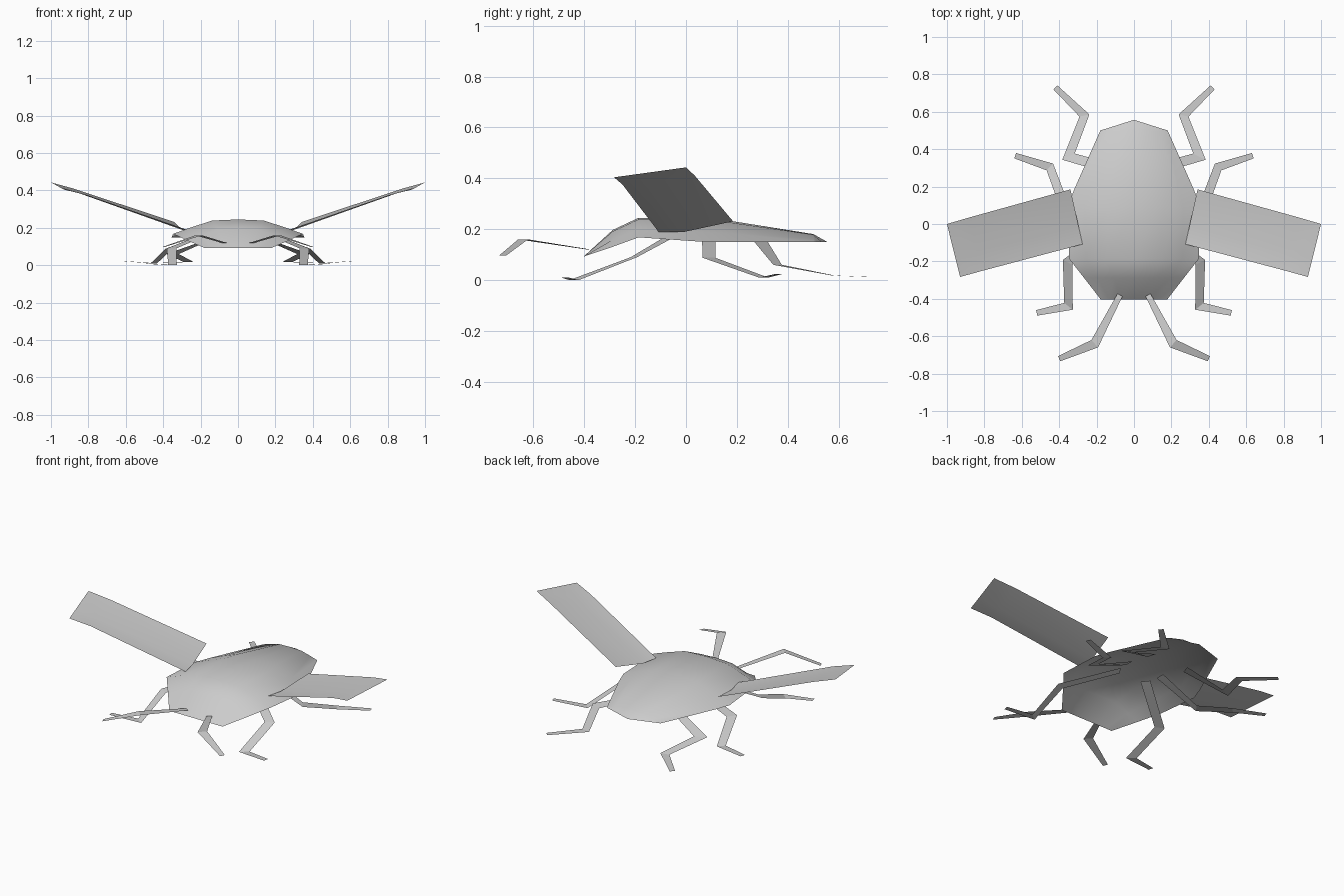
import bpy
import bmesh
from mathutils import Vector

cube = bpy.data.objects.get("Cube")
if cube:
    bpy.data.objects.remove(cube)

grey = bpy.data.materials.new("plain grey")
grey.use_nodes = True
grey.diffuse_color = (0.6, 0.6, 0.6, 1)
grey.node_tree.nodes["Principled BSDF"].inputs["Base Color"].default_value = (0.6, 0.6, 0.6, 1)


def sheet(name, rows, smooth=True):
    """Skin a grid of points, row by row, as a thin open surface."""
    bm = bmesh.new()
    grid = [[bm.verts.new(p) for p in row] for row in rows]
    for a, b in zip(grid, grid[1:]):
        for i in range(len(a) - 1):
            bm.faces.new((a[i], a[i + 1], b[i + 1], b[i]))
    bmesh.ops.remove_doubles(bm, verts=bm.verts, dist=0.002)
    bmesh.ops.recalc_face_normals(bm, faces=bm.faces)
    if sum(f.normal.z * f.calc_area() for f in bm.faces) < 0:
        bmesh.ops.reverse_faces(bm, faces=bm.faces)
    for f in bm.faces:
        f.smooth = smooth
    mesh = bpy.data.meshes.new(name)
    bm.to_mesh(mesh)
    bm.free()
    mesh.materials.append(grey)
    bpy.context.collection.objects.link(bpy.data.objects.new(name, mesh))


def ribbon(name, points, widths):
    """Flat tapered strip along a path, lying level across, mitred at joints."""
    pts = [Vector(p) for p in points]
    dirs = [(b - a).to_2d().normalized() for a, b in zip(pts, pts[1:])]
    rows = []
    for i, (p, w) in enumerate(zip(pts, widths)):
        before, after = dirs[max(i - 1, 0)], dirs[min(i, len(dirs) - 1)]
        along = (before + after).normalized()
        half = w / 2 / max(along.dot(after), 0.6)
        side = Vector((-along.y, along.x, 0)) * half
        rows.append([p - side, p + side])
    sheet(name, rows, smooth=False)


# Domed shell, open below: (y, half width, crown height, rim height)
sections = [(-0.403, 0.178, 0.092, 0.092), (-0.288, 0.267, 0.197, 0.131),
            (-0.186, 0.347, 0.245, 0.168), (0.09, 0.355, 0.24, 0.149),
            (0.18, 0.322, 0.232, 0.149), (0.5, 0.18, 0.181, 0.149)]
# (fraction of half width, fraction of dome height)
arch = [(0, 1), (0.4, 0.92), (0.74, 0.42), (1, 0)]
arch = [(-f, h) for f, h in arch[:0:-1]] + arch
rows = [[(f * w, y, rim + h * (top - rim)) for f, h in arch] for y, w, top, rim in sections]
rows.append([(f * 0.18, 0.557 - 0.057 * abs(f), 0.149) for f, h in arch])
sheet("body_shell", rows)

# Wings, legs and feelers, mirrored left and right
for s, side in ((1, "left"), (-1, "right")):
    # Wing sheet: leading edge, sagging middle line, trailing edge
    lead = [Vector(p) for p in ((0.275, -0.108, 0.19), (0.81, -0.25, 0.376), (0.93, -0.283, 0.404))]
    trail = [Vector(p) for p in ((0.34, 0.185, 0.231), (0.88, 0.035, 0.41), (1.0, 0.0, 0.443))]
    wing = []
    for a, b, sag in zip(lead, trail, (0.015, 0.008, 0)):
        middle = a.lerp(b, 0.33) - Vector((0, 0, sag))
        wing.append([(s * p.x, p.y, p.z) for p in (a, middle, b)])
    sheet(side + "_wing", wing)

    # Hip under the shell, knee, ankle and toe of each leg
    legs = {
        "front_leg": [(0.09, -0.01, 0.2), (0.355, -0.205, 0.09), (0.35, -0.44, 0.0), (0.52, -0.475, 0.01)],
        "middle_leg": [(0.11, 0.09, 0.195), (0.37, 0.09, 0.088), (0.45, 0.305, 0.01), (0.635, 0.365, 0.024)],
        "rear_leg": [(0.12, 0.295, 0.15), (0.35, 0.36, 0.06), (0.265, 0.58, 0.018), (0.42, 0.73, 0.012)],
    }
    for name, path in legs.items():
        ribbon(side + "_" + name, [(s * x, y, z) for x, y, z in path], (0.055, 0.05, 0.045, 0.03))

    # Bent feeler at the head
    feeler = [(0.075, -0.38, 0.12), (0.21, -0.64, 0.16), (0.40, -0.72, 0.097)]
    ribbon(side + "_feeler", [(s * x, y, z) for x, y, z in feeler], (0.03, 0.05, 0.03))
